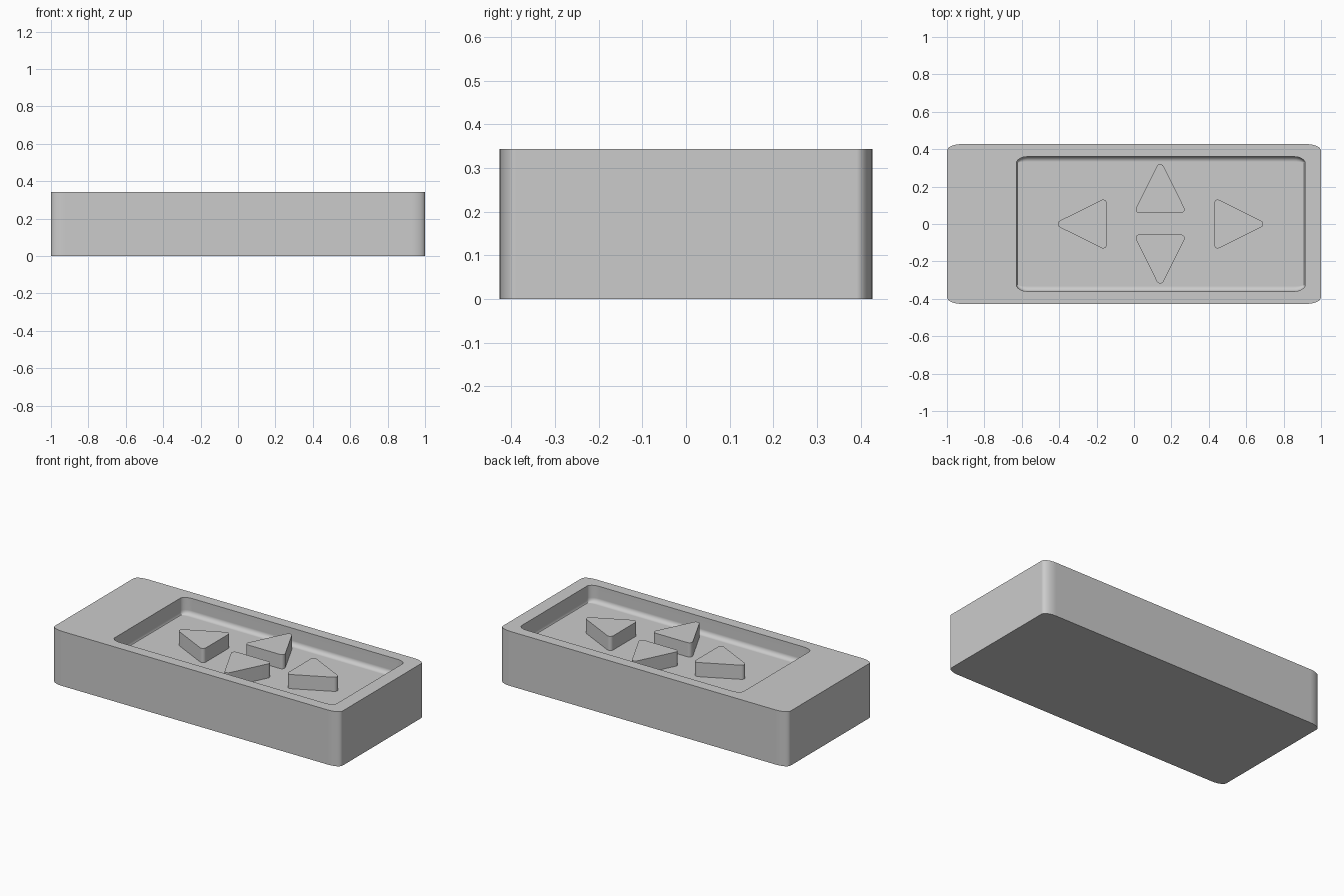
import bpy, bmesh, math
from mathutils import Vector

if "Cube" in bpy.data.objects:
    bpy.data.objects.remove(bpy.data.objects["Cube"])

H = 0.343          # top of the case
FLOOR = 0.238      # recess floor
BTN_TOP = 0.327    # top of the arrow buttons


def rounded_rect(cx, hx, hy, rx, ry, z, seg=6):
    pts = []
    for q, (sx, sy) in enumerate([(1, 1), (-1, 1), (-1, -1), (1, -1)]):
        for i in range(seg + 1):
            a = (q + i / seg) * math.pi / 2
            pts.append((cx + sx * (hx - rx) + rx * math.cos(a),
                        sy * (hy - ry) + ry * math.sin(a), z))
    return pts


def rounded_polygon(corners, r, z, seg=5):
    pts, n = [], len(corners)
    for i, c in enumerate(corners):
        c = Vector(c)
        u = (Vector(corners[i - 1]) - c).normalized()
        v = (Vector(corners[(i + 1) % n]) - c).normalized()
        half = u.angle(v) / 2
        centre = c + (u + v).normalized() * r / math.sin(half)
        sweep = math.pi - 2 * half
        out = c - centre
        mid = math.atan2(out.y, out.x)
        for k in range(seg + 1):
            a = mid + sweep * (k / seg - 0.5)
            pts.append((centre.x + r * math.cos(a), centre.y + r * math.sin(a), z))
    return pts


def loft(name, rings):
    """Skin a stack of equal-sized rings and cap both ends."""
    bm = bmesh.new()
    vr = [[bm.verts.new(p) for p in ring] for ring in rings]
    n = len(vr[0])
    for a, b in zip(vr, vr[1:]):
        for i in range(n):
            j = (i + 1) % n
            bm.faces.new((a[i], a[j], b[j], b[i]))
    bm.faces.new(vr[0][::-1])
    bm.faces.new(vr[-1])
    bmesh.ops.recalc_face_normals(bm, faces=bm.faces)
    mesh = bpy.data.meshes.new(name)
    bm.to_mesh(mesh)
    bm.free()
    ob = bpy.data.objects.new(name, mesh)
    bpy.context.collection.objects.link(ob)
    bpy.ops.object.select_all(action='DESELECT')
    ob.select_set(True)
    bpy.context.view_layer.objects.active = ob
    bpy.ops.object.shade_smooth_by_angle(angle=math.radians(30))
    wn = ob.modifiers.new("flat_faces", 'WEIGHTED_NORMAL')
    wn.keep_sharp = True
    return ob


# Case: outer walls, top rim, recess walls and the coved recess floor
rings = [rounded_rect(0, 1.0, 0.427, 0.075, 0.036, z) for z in (0, H)]
cx, hx, hy, rx_in, ry_in = 0.143, 0.772, 0.36, 0.06, 0.035
cove_x, cove_y, cove_z = 0.008, 0.028, 0.028
rings.append(rounded_rect(cx, hx, hy, rx_in, ry_in, H))
for k in range(7):
    a = k / 6 * math.pi / 2
    f = 1 - math.cos(a)
    dx, dy = cove_x * f, cove_y * f
    rings.append(rounded_rect(cx, hx - dx, hy - dy, rx_in - dx, ry_in - dy,
                              FLOOR + cove_z * (1 - math.sin(a))))
loft("case", rings)

# Four arrow buttons pointing away from the pad centre
for name, turn, base in (("right", 0, 0.288), ("up", 1, 0.058),
                         ("left", 2, 0.285), ("down", 3, 0.056)):
    c, s = round(math.cos(turn * math.pi / 2)), round(math.sin(turn * math.pi / 2))
    tri = [(base, -0.143), (base + 0.287, 0), (base, 0.143)]
    tri = [(0.14 + x * c - y * s, x * s + y * c) for x, y in tri]
    loft(name + "_arrow_button",
         [rounded_polygon(tri, 0.02, z) for z in (FLOOR - 0.01, BTN_TOP)])
